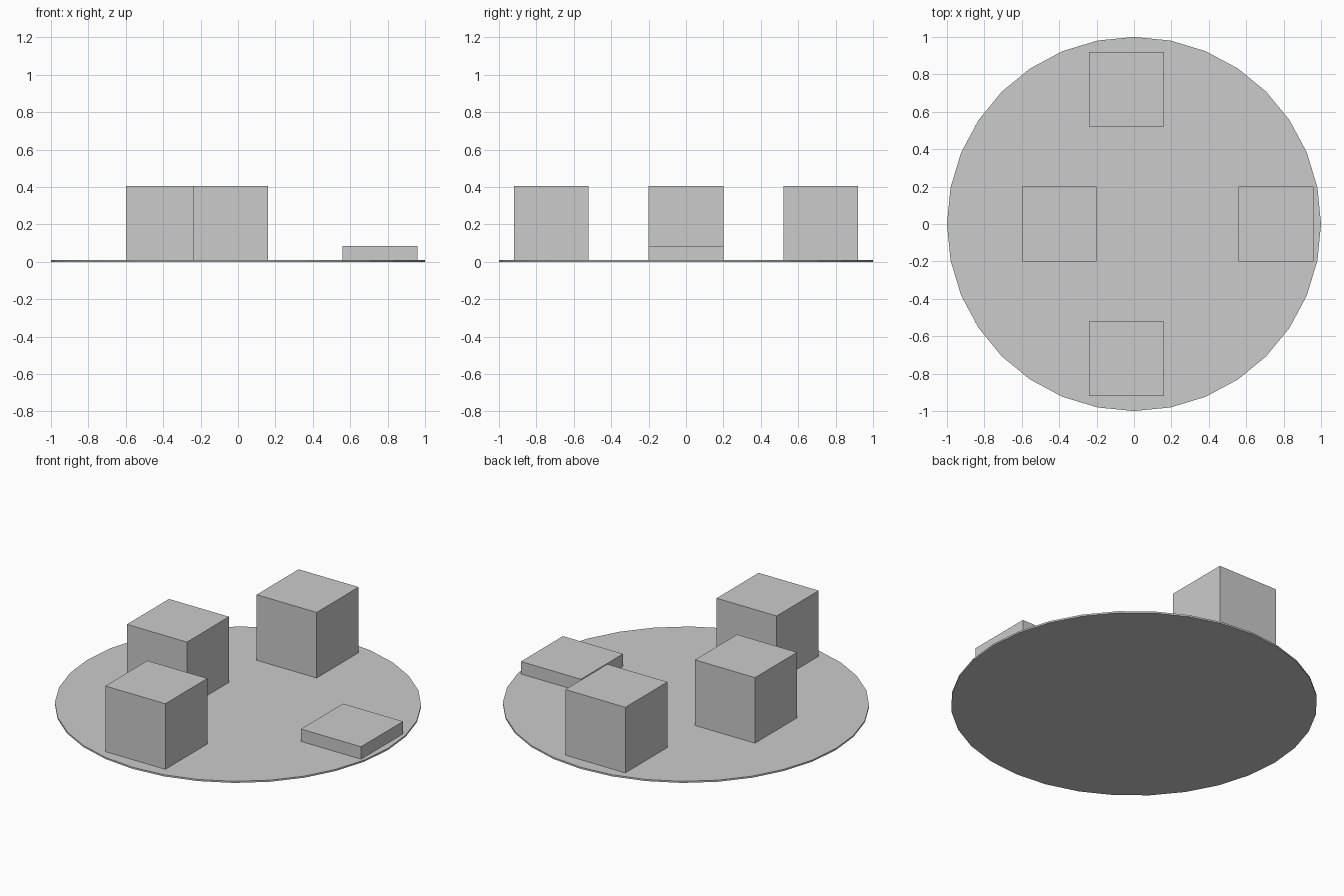
import bpy

if "Cube" in bpy.data.objects:
    bpy.data.objects.remove(bpy.data.objects["Cube"])

DISC_H = 0.01
BASE_Z = 0.005  # blocks sink slightly into the disc


def block(name, x, y, height, size=0.4):
    bpy.ops.mesh.primitive_cube_add(size=1, location=(x, y, BASE_Z + height / 2))
    ob = bpy.context.object
    ob.name = name
    ob.scale = (size, size, height)
    bpy.ops.object.transform_apply(location=False, rotation=False, scale=True)


# Thin 32-sided base disc
bpy.ops.mesh.primitive_cylinder_add(vertices=32, radius=1, depth=DISC_H,
                                    location=(0, 0, DISC_H / 2))
bpy.context.object.name = "base_disc"

# Three cubes: left, front and back
block("left_cube", -0.4, 0, 0.4)
for name, side in (("front_cube", -1), ("back_cube", 1)):
    block(name, -0.04, side * 0.72, 0.4)

# Low slab on the right
block("low_slab", 0.76, 0, 0.08)
